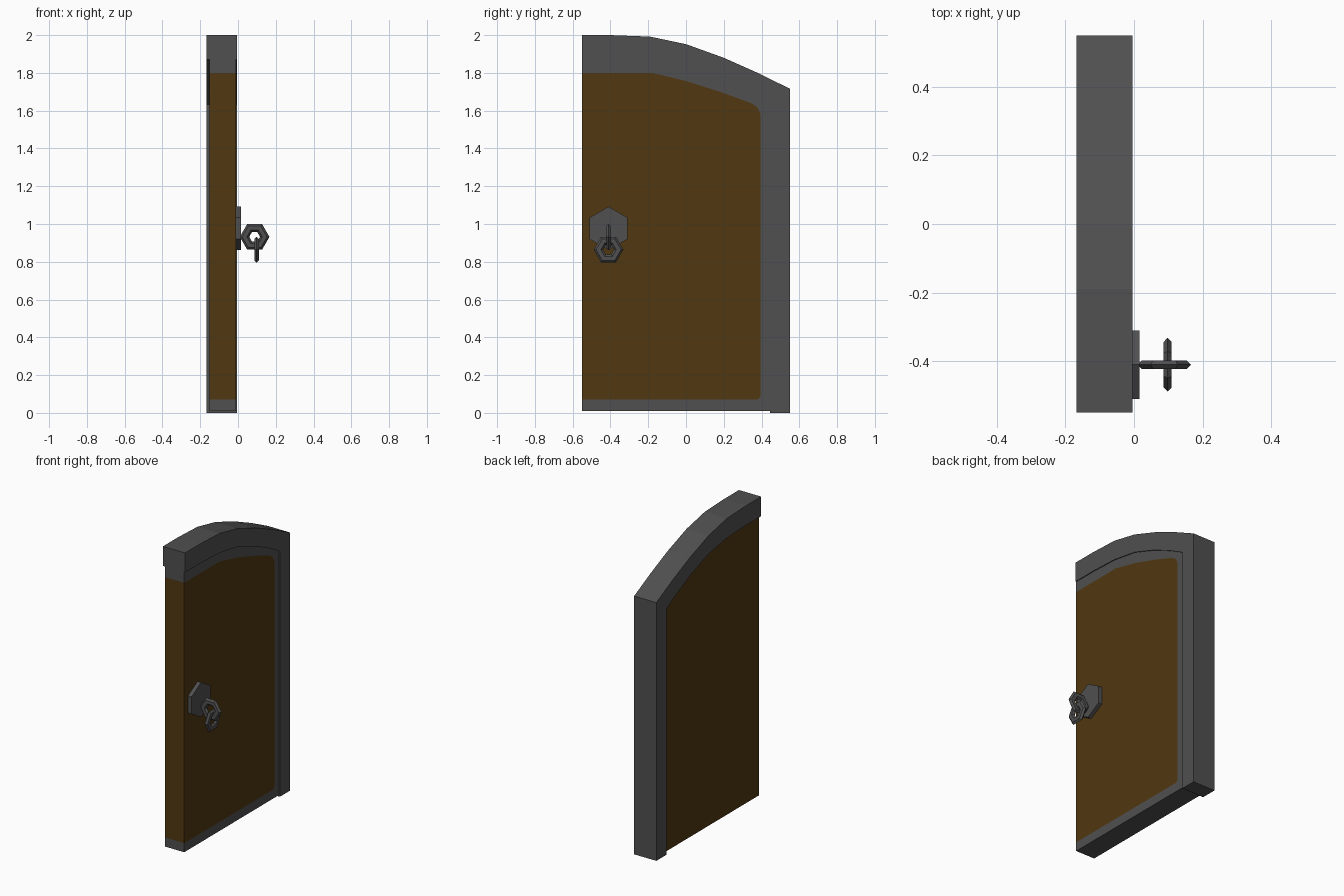
import bpy, bmesh, math
from mathutils import Vector

if "Cube" in bpy.data.objects:
    bpy.data.objects.remove(bpy.data.objects["Cube"])


def material(name, rgb):
    m = bpy.data.materials.new(name)
    m.diffuse_color = (*rgb, 1)
    m.use_nodes = True
    m.node_tree.nodes["Principled BSDF"].inputs["Base Color"].default_value = m.diffuse_color
    return m


IRON = material("dark_iron_grey", (0.08, 0.08, 0.08))
WOOD = material("dark_brown_wood", (0.082, 0.040, 0.0055))


def finish(name, bm, mats, smooth=None):
    bmesh.ops.recalc_face_normals(bm, faces=bm.faces[:])
    me = bpy.data.meshes.new(name)
    bm.to_mesh(me)
    bm.free()
    for m in mats:
        me.materials.append(m)
    ob = bpy.data.objects.new(name, me)
    bpy.context.collection.objects.link(ob)
    if smooth:
        bpy.context.view_layer.objects.active = ob
        ob.select_set(True)
        bpy.ops.object.shade_smooth_by_angle(angle=math.radians(smooth))
        ob.select_set(False)
    return ob


def verts(bm, profile, x):
    return [bm.verts.new((x, y, z)) for y, z in profile]


# Half-arch profiles in (y, z), from the hinge-side foot up and over
outer = [(0.55, 0), (0.55, 1.716), (0.38, 1.80), (0.2, 1.88), (0, 1.952),
         (-0.19, 1.992), (-0.40, 2.0), (-0.55, 2.0)]
inner = [(0.445, 0), (0.445, 1.632), (0.33, 1.695), (0.18, 1.765), (0, 1.83),
         (-0.19, 1.862), (-0.40, 1.87), (-0.55, 1.87)]

# Door frame
bm = bmesh.new()
of, inf = verts(bm, outer, -0.004), verts(bm, inner, -0.004)
ob_, inb = verts(bm, outer, -0.167), verts(bm, inner, -0.167)
for i in range(len(outer) - 1):
    j = i + 1
    for a, b in ((of, inf), (ob_, inb), (of, ob_), (inf, inb)):
        bm.faces.new((a[i], a[j], b[j], b[i]))
for k in (0, -1):
    bm.faces.new((of[k], inf[k], inb[k], ob_[k]))
finish("door_frame", bm, [IRON])

# Door leaf: brown panel and back, grey border on the front and the rim
edge = [(-0.55, 0.01), (0.445, 0.01)] + inner[1:]
panel = [(-0.55, 0.07), (0.38, 0.07), (0.395, 0.085), (0.395, 1.58),
         (0.38, 1.615), (0.345, 1.64), (0.18, 1.70), (0, 1.757),
         (-0.18, 1.80), (-0.55, 1.80)]
bm = bmesh.new()
ef, eb = verts(bm, edge, -0.01), verts(bm, edge, -0.15)
pf = verts(bm, panel, -0.01)
pb = [bm.verts.new((-0.15, *panel[k])) for k in (0, -1)]
wood = [bm.faces.new(pf),
        bm.faces.new(eb + [pb[1], pb[0]]),
        bm.faces.new((pf[0], pf[-1], pb[1], pb[0]))]
for f in wood:
    f.material_index = 1
bm.faces.new(ef + pf[::-1])
for i in range(len(edge) - 1):
    bm.faces.new((ef[i], ef[i + 1], eb[i + 1], eb[i]))
bm.faces.new((ef[0], pf[0], pb[0], eb[0]))
bm.faces.new((ef[-1], pf[-1], pb[1], eb[-1]))
finish("door_leaf", bm, [IRON, WOOD])

# Hexagonal handle plate
bm = bmesh.new()
hexagon = [(-0.41 + 0.115 * math.sin(k * math.pi / 3),
            0.977 + 0.115 * math.cos(k * math.pi / 3)) for k in range(6)]
a, b = verts(bm, hexagon, -0.012), verts(bm, hexagon, 0.016)
bm.faces.new(a)
bm.faces.new(b)
for k in range(6):
    j = (k + 1) % 6
    bm.faces.new((a[k], a[j], b[j], b[k]))
finish("handle_plate", bm, [IRON])


# Six-sided flattened ring; its corners point along u
def ring(name, centre, u, v, major=0.0535, minor=0.025, flat=0.55, n=6):
    c, u, v = Vector(centre), Vector(u), Vector(v)
    w = u.cross(v)
    bm = bmesh.new()
    loops = []
    for i in range(n):
        t = 2 * math.pi * i / n
        d = u * math.cos(t) + v * math.sin(t)
        loops.append([bm.verts.new(
            c + d * (major + minor * math.cos(2 * math.pi * s / n))
            + w * minor * flat * math.sin(2 * math.pi * s / n))
            for s in range(n)])
    for i in range(n):
        p, q = loops[i], loops[(i + 1) % n]
        for s in range(n):
            r = (s + 1) % n
            bm.faces.new((p[s], p[r], q[r], q[s]))
    finish(name, bm, [IRON], smooth=35)


# Two linked rings of the handle
ring("handle_mount_ring", (0.088, -0.41, 0.932), (1, 0, 0), (0, 0, 1))
ring("handle_pull_ring", (0.098, -0.41, 0.864), (0, 1, 0), (0, 0, 1))
